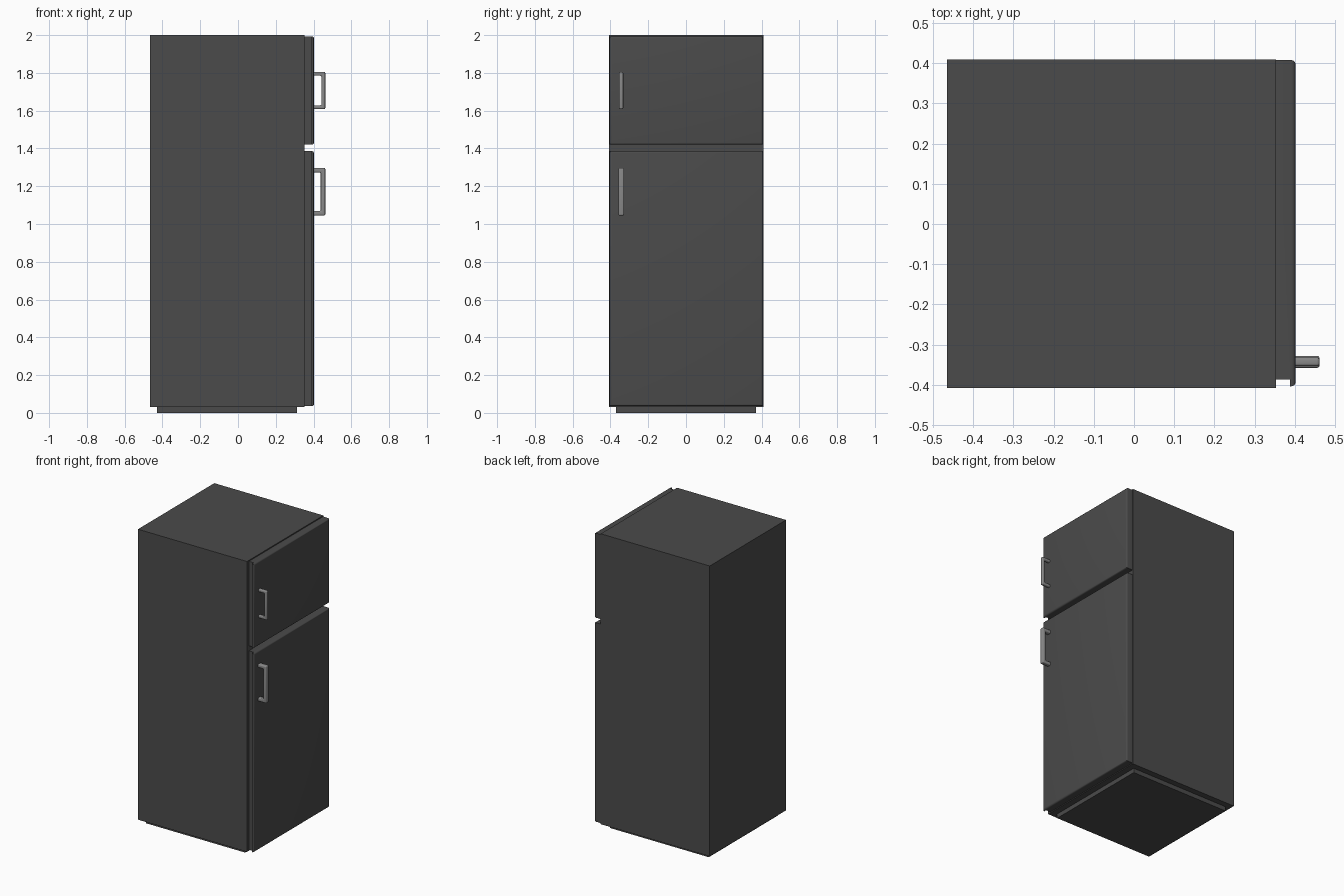
import bpy, bmesh
from mathutils import Vector

if "Cube" in bpy.data.objects:
    bpy.data.objects.remove(bpy.data.objects["Cube"])


def material(name, v):
    m = bpy.data.materials.new(name)
    m.diffuse_color = (v, v, v, 1)
    m.use_nodes = True
    m.node_tree.nodes["Principled BSDF"].inputs["Base Color"].default_value = m.diffuse_color
    return m


dark = material("dark_enamel", 0.07)
metal = material("handle_metal", 0.25)


def prism(name, profile, direction, mat, bevel_test=None, radius=0.01):
    """Extrude a closed profile; optionally round the edges that pass a test."""
    bm = bmesh.new()
    face = bm.faces.new([bm.verts.new(p) for p in profile])
    ext = bmesh.ops.extrude_face_region(bm, geom=[face], use_keep_orig=True)
    bmesh.ops.translate(bm, vec=Vector(direction),
                        verts=[g for g in ext["geom"] if isinstance(g, bmesh.types.BMVert)])
    bmesh.ops.recalc_face_normals(bm, faces=bm.faces)
    if bevel_test:
        edges = [e for e in bm.edges if bevel_test(e)]
        bmesh.ops.bevel(bm, geom=edges, offset=radius, segments=4,
                        profile=0.5, affect='EDGES', clamp_overlap=True)
    me = bpy.data.meshes.new(name)
    bm.to_mesh(me)
    bm.free()
    me.materials.append(mat)
    ob = bpy.data.objects.new(name, me)
    bpy.context.collection.objects.link(ob)
    bpy.context.view_layer.objects.active = ob
    ob.select_set(True)
    bpy.ops.object.shade_smooth_by_angle()
    ob.select_set(False)
    return ob


def box(name, x0, x1, y0, y1, z0, z1):
    pts = [(x0, y0, z0), (x1, y0, z0), (x1, y1, z0), (x0, y1, z0)]
    return prism(name, pts, (0, 0, z1 - z0), dark)


# Cabinet and recessed plinth
box("cabinet", -0.465, 0.353, -0.408, 0.41, 0.03, 2.0)
box("plinth", -0.43, 0.312, -0.37, 0.37, 0.0, 0.031)

# Doors: finger groove behind the opening edge, rounded outer rim
FRONT = 0.402


def door(name, z0, z1):
    xy = [(0.352, -0.387), (0.388, -0.387), (0.388, -0.404),
          (FRONT, -0.404), (FRONT, 0.408), (0.352, 0.408)]
    rim = lambda e: all(abs(v.co.x - FRONT) < 1e-5 for v in e.verts)
    prism(name, [(x, y, z0) for x, y in xy], (0, 0, z1 - z0), dark, rim, 0.011)


door("freezer_door", 1.42, 1.993)
door("fridge_door", 0.036, 1.386)


# C-shaped pull handles with softened edges
def handle(name, z0, z1, width, t):
    y, xa, xb = -0.343 - width / 2, 0.395, 0.462
    xz = [(xa, z0), (xb, z0), (xb, z1), (xa, z1),
          (xa, z1 - t), (xb - t, z1 - t), (xb - t, z0 + t), (xa, z0 + t)]
    long_edges = lambda e: any(v.co.x > xa + 1e-4 for v in e.verts)
    prism(name, [(x, y, z) for x, z in xz], (0, width, 0), metal, long_edges, 0.007)


handle("freezer_handle", 1.608, 1.805, 0.022, 0.02)
handle("fridge_handle", 1.045, 1.297, 0.03, 0.024)
